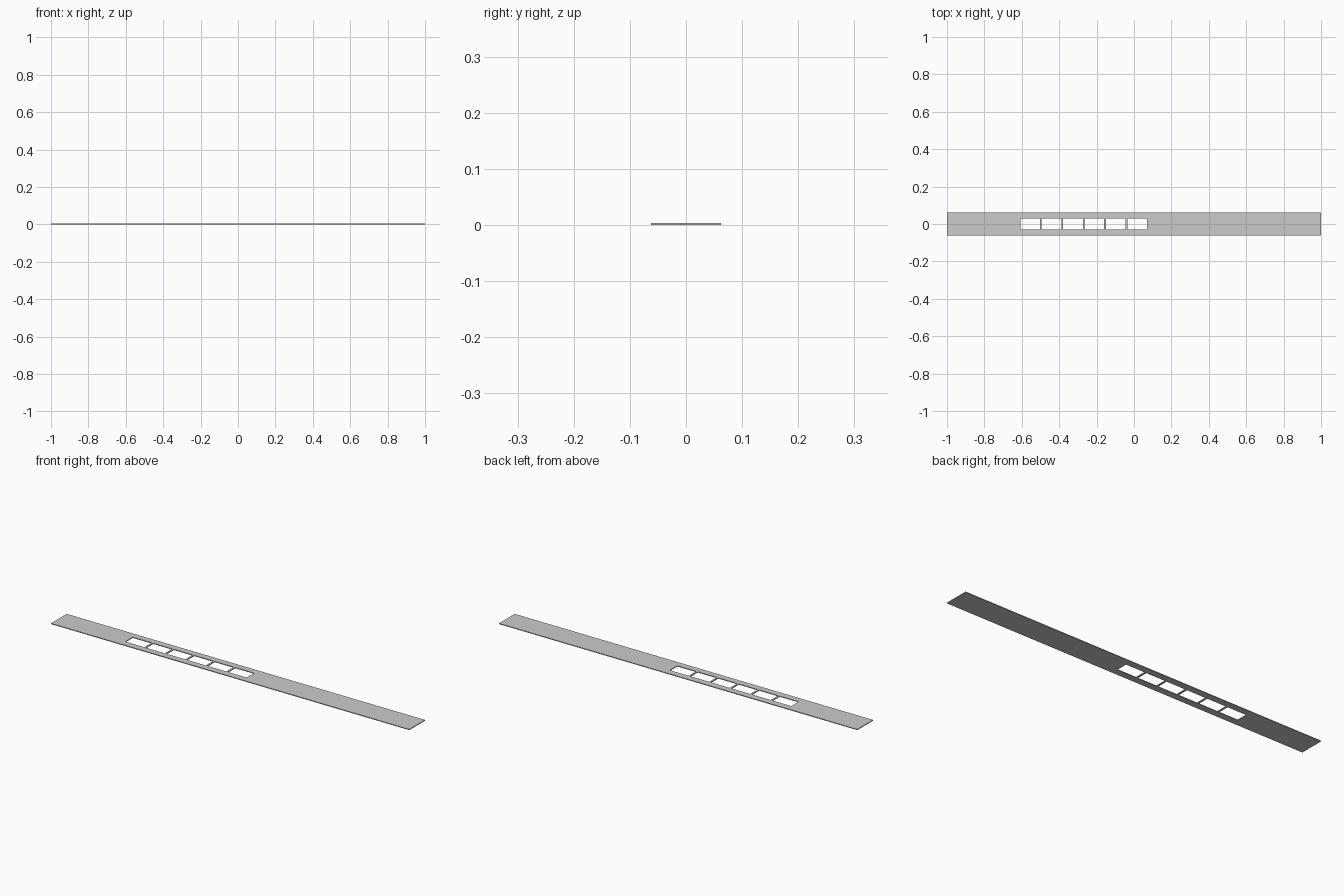
import bpy, bmesh

if "Cube" in bpy.data.objects:
    bpy.data.objects.remove(bpy.data.objects["Cube"])

LENGTH, WIDTH, THICK = 2.0, 0.125, 0.004
SLOTS, FIRST_X, PITCH, SLOT_W, SLOT_H = 6, -0.608, 0.1144, 0.1055, 0.059

# Grid lines: strip ends and both sides of every window
xs = [-LENGTH / 2]
for i in range(SLOTS):
    xs += [FIRST_X + i * PITCH, FIRST_X + i * PITCH + SLOT_W]
xs.append(LENGTH / 2)
ys = [-WIDTH / 2, -SLOT_H / 2, SLOT_H / 2, WIDTH / 2]

# Flat strip with the window cells left open
bm = bmesh.new()
verts = [[bm.verts.new((x, y, 0)) for y in ys] for x in xs]
for i in range(len(xs) - 1):
    for j in range(3):
        if j == 1 and i % 2 == 1:
            continue
        bm.faces.new((verts[i][j], verts[i + 1][j], verts[i + 1][j + 1], verts[i][j + 1]))

# Give the strip its thickness
ext = bmesh.ops.extrude_face_region(bm, geom=bm.faces[:], use_keep_orig=True)
top = [g for g in ext["geom"] if isinstance(g, bmesh.types.BMVert)]
bmesh.ops.translate(bm, vec=(0, 0, THICK), verts=top)
bmesh.ops.recalc_face_normals(bm, faces=bm.faces[:])

mesh = bpy.data.meshes.new("slotted_strip")
bm.to_mesh(mesh)
bm.free()
strip = bpy.data.objects.new("slotted_strip", mesh)
bpy.context.collection.objects.link(strip)
